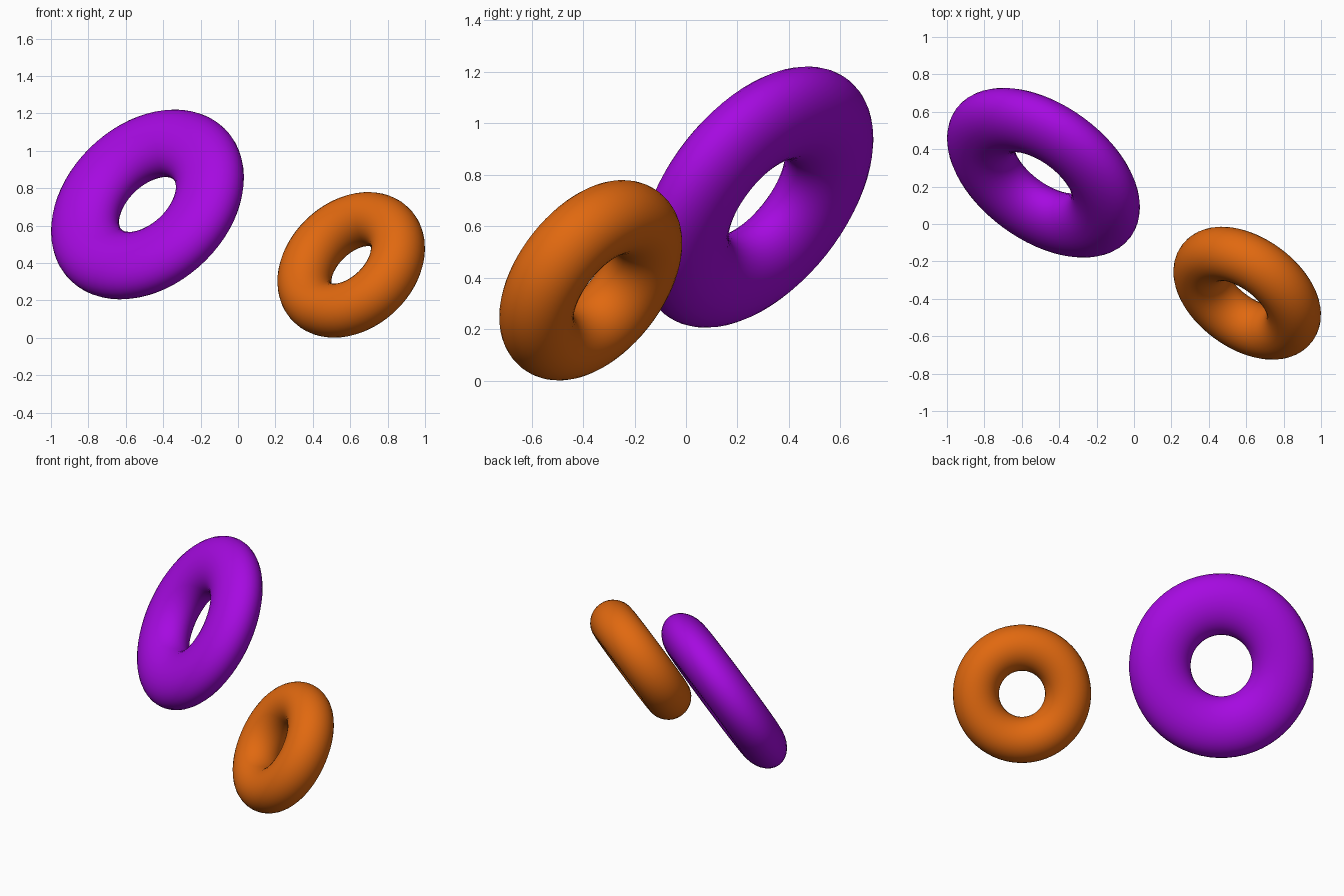
import bpy
from mathutils import Vector

if "Cube" in bpy.data.objects:
    bpy.data.objects.remove(bpy.data.objects["Cube"])

# Shared ring size and the direction both rings face
MAJOR, MINOR = 0.289, 0.1445
AXIS = Vector((0.502, 0.683, -0.531)).normalized()


def ring(name, centre, widen, colour):
    """Tilted torus, widened in its own plane only."""
    bpy.ops.mesh.primitive_torus_add(
        major_radius=MAJOR, minor_radius=MINOR,
        major_segments=64, minor_segments=32,
        location=centre, rotation=AXIS.to_track_quat('Z', 'Y').to_euler())
    obj = bpy.context.object
    obj.name = name
    obj.scale = (widen, widen, 1)
    bpy.ops.object.shade_smooth()
    mat = bpy.data.materials.new(name + "_colour")
    mat.diffuse_color = colour
    mat.use_nodes = True
    mat.node_tree.nodes["Principled BSDF"].inputs["Base Color"].default_value = mat.diffuse_color
    obj.data.materials.append(mat)
    return obj


# Large flattened ring and small round ring
ring("large_ring", (-0.484, 0.274, 0.713), 1.335, (0.38, 0.003, 0.75, 1))
ring("small_ring", (0.605, -0.37, 0.39), 1.0, (0.75, 0.14, 0.005, 1))
